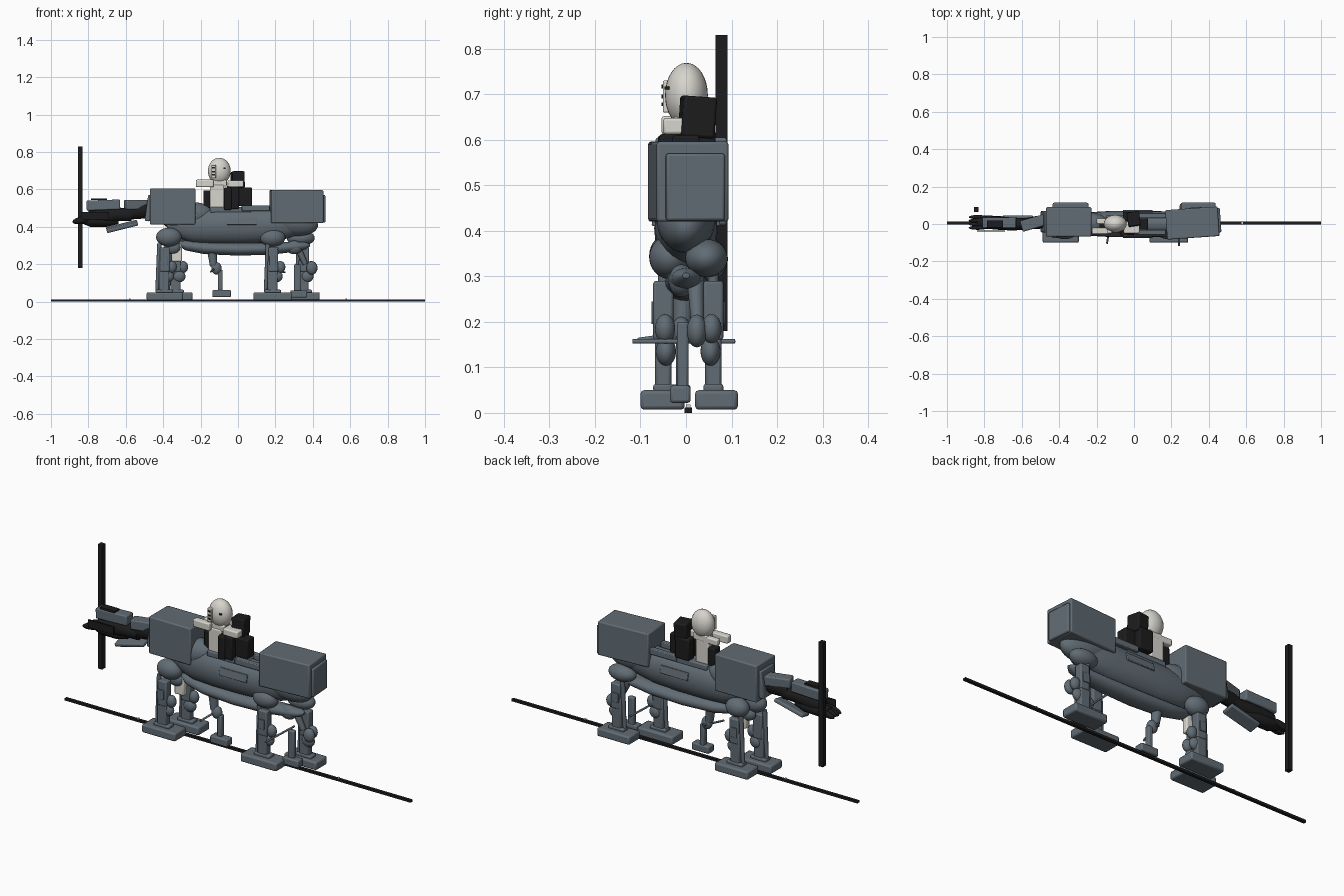
import bpy, bmesh, math
from mathutils import Vector, Matrix


def material(name, rgb):
    m = bpy.data.materials.new(name)
    m.diffuse_color = (*rgb, 1)
    return m


GREY = material("slate grey", (0.12, 0.15, 0.175))
BLACK = material("soot black", (0.012, 0.012, 0.013))
WHITE = material("bone white", (0.68, 0.66, 0.61))


def finish(name, bm, mat, bevel=0.0):
    bmesh.ops.recalc_face_normals(bm, faces=bm.faces)
    me = bpy.data.meshes.new(name)
    bm.to_mesh(me)
    bm.free()
    me.materials.append(mat)
    ob = bpy.data.objects.new(name, me)
    bpy.context.collection.objects.link(ob)
    if bevel:
        b = ob.modifiers.new("bevel", "BEVEL")
        b.width, b.segments = bevel, 2
    bpy.context.view_layer.objects.active = ob
    ob.select_set(True)
    bpy.ops.object.shade_smooth_by_angle(angle=math.radians(35))
    ob.select_set(False)
    return ob


def place(ob, loc, rot):
    ob.location = loc
    ob.rotation_euler = [math.radians(a) for a in rot]
    return ob


def box(name, x, y, z, mat=GREY, bevel=0.006, rot=(0, 0, 0)):
    """Box given by its extents on each axis, turned about its centre."""
    bm = bmesh.new()
    bmesh.ops.create_cube(bm, size=1)
    bmesh.ops.scale(bm, vec=(x[1] - x[0], y[1] - y[0], z[1] - z[0]), verts=bm.verts)
    ob = finish(name, bm, mat, bevel)
    return place(ob, [(a[0] + a[1]) / 2 for a in (x, y, z)], rot)


def ball(name, loc, radii, mat=GREY, rot=(0, 0, 0)):
    bm = bmesh.new()
    bmesh.ops.create_uvsphere(bm, u_segments=28, v_segments=16, radius=1)
    bmesh.ops.scale(bm, vec=radii, verts=bm.verts)
    return place(finish(name, bm, mat), loc, rot)


def rod(name, a, b, r1, r2, mat=GREY):
    a, b = Vector(a), Vector(b)
    bm = bmesh.new()
    turn = (b - a).to_track_quat('Z', 'Y').to_matrix().to_4x4()
    bmesh.ops.create_cone(bm, cap_ends=True, segments=16, radius1=r1, radius2=r2,
                          depth=(b - a).length,
                          matrix=Matrix.Translation((a + b) / 2) @ turn)
    return finish(name, bm, mat)


def loft(name, sections, mat=GREY, n=24):
    """Skin of elliptical rings along x: (x, y, z, half width, half height)."""
    bm = bmesh.new()
    rings = []
    for x, y, z, w, h in sections:
        rings.append([bm.verts.new((x, y + w * math.cos(t), z + h * math.sin(t)))
                      for t in (2 * math.pi * i / n for i in range(n))])
    for p, q in zip(rings, rings[1:]):
        for i in range(n):
            bm.faces.new((p[i], p[(i + 1) % n], q[(i + 1) % n], q[i]))
    bm.faces.new(rings[0])
    bm.faces.new(rings[-1])
    return finish(name, bm, mat)


# Ground rail and upright pole
box("ground_rail", (-1, 1), (-0.003, 0.013), (0, 0.012), BLACK, 0)
for x in (-0.58, 0.58):
    box("rail_tick", (x - 0.004, x + 0.004), (0, 0.01), (0.012, 0.018), WHITE, 0)
box("upright_pole", (-0.855, -0.831), (0.065, 0.091), (0.18, 0.83), BLACK, 0)

# Hull, shoulders and curved keel
loft("hull", [(-0.38, 0, 0.42, 0.03, 0.04), (-0.3, 0, 0.41, 0.055, 0.075),
              (-0.24, 0, 0.405, 0.063, 0.09), (-0.12, 0, 0.405, 0.07, 0.095),
              (0.02, 0, 0.405, 0.07, 0.095), (0.16, 0, 0.408, 0.068, 0.092),
              (0.26, 0, 0.415, 0.06, 0.078), (0.36, 0, 0.42, 0.04, 0.05)])
ball("front_shoulder", (-0.27, 0, 0.455), (0.14, 0.066, 0.075), rot=(0, -8, 0))
ball("rear_shoulder", (0.27, 0, 0.43), (0.16, 0.066, 0.075), rot=(0, 10, 0))
loft("keel", [(-0.33, 0, 0.315, 0.008, 0.008), (-0.28, 0, 0.3, 0.032, 0.026),
              (-0.18, 0, 0.286, 0.045, 0.032), (0, 0, 0.28, 0.05, 0.034),
              (0.18, 0, 0.283, 0.047, 0.032), (0.3, 0, 0.293, 0.04, 0.027),
              (0.36, 0, 0.298, 0.03, 0.02), (0.385, 0, 0.302, 0.008, 0.006)])
for s in (-1, 1):
    box("side_panel", (-0.06, 0.1), (s * 0.066 - 0.006, s * 0.066 + 0.006), (0.41, 0.45), GREY, 0.003, (s * 12, 0, 0))
    box("deck_panel", (0.02, 0.17), (s * 0.045 - 0.014, s * 0.045 + 0.014), (0.485, 0.515), GREY, 0.004)
box("saddle", (-0.15, 0.07), (-0.045, 0.045), (0.475, 0.505), GREY)

# Large armour blocks
box("front_block", (-0.47, -0.228), (-0.067, 0.09), (0.412, 0.605))
box("front_block_nose", (-0.49, -0.46), (-0.045, 0.07), (0.43, 0.57), rot=(0, 8, 0))
box("rear_block", (0.172, 0.452), (-0.074, 0.084), (0.42, 0.596), rot=(0, 0, 4))
box("rear_block_panel", (0.43, 0.463), (-0.045, 0.085), (0.422, 0.57), rot=(0, 0, 4))

# Hips
ball("hip_front_near", (-0.37, -0.035, 0.345), (0.068, 0.046, 0.05))
ball("hip_front_far", (-0.33, 0.045, 0.337), (0.062, 0.047, 0.048))
ball("hip_rear_near", (0.185, -0.035, 0.342), (0.068, 0.046, 0.048))
ball("hip_rear_far", (0.335, 0.045, 0.34), (0.075, 0.047, 0.042))
for x in (-0.35, 0.3):
    ball("hip_core", (x, -0.01, 0.29), (0.045, 0.028, 0.036))


# Legs with feet, shins, struts and knee balls
def leg(tag, x, y, foot, fy):
    s = -1 if y < 0 else 1
    box("foot_" + tag, foot, fy, (0.007, 0.05), GREY, 0.008)
    box("ankle_" + tag, (x - 0.045, x + 0.045), (y - 0.022, y + 0.022), (0.045, 0.064))
    box("shin_" + tag, (x - 0.027, x + 0.027), (y - 0.018, y + 0.018), (0.055, 0.22))
    box("thigh_" + tag, (x - 0.022, x + 0.03), (y - 0.022, y + 0.022), (0.16, 0.29))
    ball("knee_" + tag, (x + 0.042, y - s * 0.004, 0.185), (0.026, 0.022, 0.032))
    ball("calf_" + tag, (x + 0.02, y - s * 0.006, 0.135), (0.034, 0.022, 0.032))
    rod("strut_" + tag, (x - 0.038, y, 0.06), (x - 0.025, y, 0.31), 0.009, 0.012)
    box("thigh_plate_" + tag, (x - 0.018, x + 0.018), (y + s * 0.02 - 0.006, y + s * 0.02 + 0.006), (0.195, 0.245), GREY, 0.002)


leg("front_near", -0.395, -0.05, (-0.488, -0.295), (-0.1, -0.003))
leg("front_far", -0.335, 0.06, (-0.435, -0.243), (0.02, 0.114))
leg("rear_near", 0.185, -0.05, (0.082, 0.29), (-0.1, -0.003))
leg("rear_far", 0.35, 0.06, (0.25, 0.437), (0.02, 0.114))

# Inner rear limb, hanging beside the far leg
rod("inner_thigh", (0.31, 0.02, 0.31), (0.36, 0.025, 0.2), 0.02, 0.014)
ball("inner_knee", (0.395, 0.024, 0.18), (0.03, 0.022, 0.036))
box("inner_shin", (0.3, 0.335), (-0.02, 0.006), (0.03, 0.2))
box("inner_foot", (0.28, 0.37), (-0.035, 0.01), (0.022, 0.06))

# Small middle leg
box("middle_foot", (-0.137, -0.038), (-0.038, 0.01), (0.024, 0.062))
box("middle_shin", (-0.108, -0.082), (-0.022, 0.006), (0.055, 0.17))
ball("middle_knee", (-0.115, -0.01, 0.178), (0.028, 0.022, 0.033))
rod("middle_thigh", (-0.13, -0.008, 0.19), (-0.14, -0.004, 0.28), 0.02, 0.026)

# Cross rods and pale inner tassets
rod("cross_rod_rear", (0.24, -0.117, 0.157), (0.25, 0.108, 0.157), 0.005, 0.005)
rod("cross_rod_front", (-0.145, -0.105, 0.16), (-0.12, 0.03, 0.18), 0.005, 0.005)
box("pale_tasset", (-0.355, -0.3), (-0.02, 0.012), (0.215, 0.31), WHITE, 0.006)

# Outstretched arm with armour plates
loft("upper_arm", [(-0.44, 0.015, 0.495, 0.035, 0.045), (-0.52, 0.008, 0.485, 0.035, 0.042),
                   (-0.6, 0, 0.475, 0.028, 0.038)], BLACK, 12)
loft("forearm", [(-0.57, 0, 0.465, 0.03, 0.035), (-0.65, 0, 0.465, 0.035, 0.035),
                 (-0.74, 0.005, 0.455, 0.035, 0.045), (-0.8, 0.007, 0.455, 0.03, 0.035)], BLACK, 12)
box("upper_arm_plate", (-0.605, -0.475), (-0.025, 0.035), (0.493, 0.543), rot=(0, 0, 16))
box("forearm_plate", (-0.81, -0.63), (-0.022, 0.036), (0.49, 0.543), rot=(0, -2, 0))
box("top_fin", (-0.785, -0.7), (-0.02, 0.02), (0.542, 0.552), BLACK, 0)
box("hanging_plate", (-0.705, -0.535), (-0.02, 0.045), (0.392, 0.412), rot=(14, -14, 0))
box("knuckle_guard", (-0.84, -0.69), (-0.041, -0.034), (0.44, 0.48), BLACK, 0)
loft("palm", [(-0.64, 0.005, 0.43, 0.015, 0.015), (-0.7, 0.008, 0.43, 0.033, 0.03),
              (-0.79, 0.01, 0.43, 0.036, 0.03), (-0.84, 0.01, 0.44, 0.025, 0.02)], BLACK, 12)
for i in range(4):
    y = -0.02 + i * 0.019
    ball("finger", (-0.835, y, 0.438 - 0.004 * (i % 2)), (0.05, 0.011, 0.017), BLACK, (0, -12, 0))

# Rider
box("rider_torso", (-0.15, -0.075), (-0.035, 0.03), (0.49, 0.625), WHITE)
box("rider_collar", (-0.14, -0.06), (-0.03, 0.03), (0.615, 0.65), WHITE)
ball("rider_head", (-0.1, 0.001, 0.698), (0.061, 0.047, 0.071), WHITE)
box("rider_arm_near", (-0.225, -0.13), (-0.054, -0.02), (0.612, 0.652), WHITE)
box("rider_arm_far", (-0.2, -0.12), (0.0, 0.03), (0.612, 0.645), WHITE)
box("rider_shoulder", (-0.055, 0.03), (-0.05, 0.01), (0.612, 0.648), WHITE)
box("face_plate", (-0.143, -0.118), (-0.051, -0.03), (0.66, 0.73), WHITE, 0.003)
for z in (0.678, 0.695, 0.717):
    box("face_slot", (-0.14, -0.124), (-0.054, -0.05), (z - 0.004, z + 0.004), BLACK, 0)
box("eye", (-0.078, -0.066), (-0.047, -0.036), (0.71, 0.717), BLACK, 0)
box("rider_leg_near", (-0.075, -0.035), (-0.062, -0.015), (0.49, 0.61), BLACK)
box("rider_hip_near", (-0.038, 0.005), (-0.058, -0.015), (0.495, 0.613), BLACK)
box("rider_pouch", (0.0, 0.075), (-0.03, 0.03), (0.51, 0.61), BLACK)
box("rider_leg_far", (-0.185, -0.145), (-0.02, 0.03), (0.5, 0.595), BLACK)
box("backpack", (-0.035, 0.032), (-0.012, 0.062), (0.605, 0.695), BLACK, rot=(-4, 0, 8))
box("backpack_lower", (-0.06, 0.02), (0.015, 0.065), (0.51, 0.62), BLACK)
